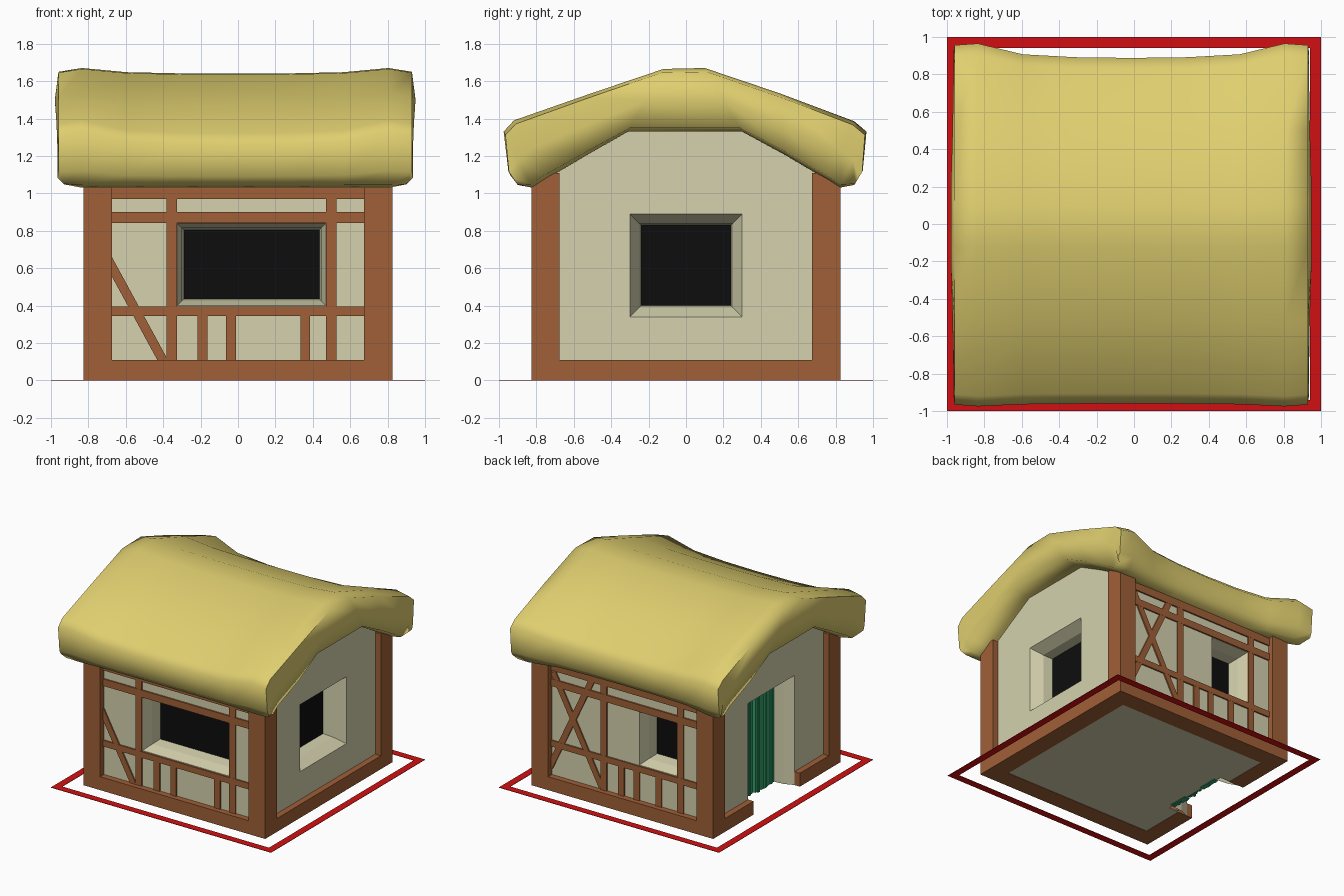
import bpy, bmesh, math, random
from mathutils import Matrix, Vector

if "Cube" in bpy.data.objects:
    bpy.data.objects.remove(bpy.data.objects["Cube"])

random.seed(4)


def material(name, rgb):
    m = bpy.data.materials.new(name)
    m.diffuse_color = (*rgb, 1)
    m.use_nodes = True
    m.node_tree.nodes["Principled BSDF"].inputs["Base Color"].default_value = m.diffuse_color
    return m


PLASTER = material("cream plaster", (0.66, 0.64, 0.42))
TIMBER = material("brown timber", (0.35, 0.115, 0.038))
STRAW = material("straw thatch", (0.74, 0.62, 0.16))
BLACK = material("black opening", (0.004, 0.004, 0.004))
GREEN = material("green door paint", (0.03, 0.36, 0.15))
RED = material("red outline", (0.64, 0.005, 0.006))


def finish(name, bm, *mats):
    me = bpy.data.meshes.new(name)
    bm.to_mesh(me)
    bm.free()
    for m in mats:
        me.materials.append(m)
    ob = bpy.data.objects.new(name, me)
    bpy.context.collection.objects.link(ob)
    return ob


def box(name, lo, hi, mat, side=0):
    """Axis box, turned by quarter turns about z."""
    lo, hi = Vector(lo), Vector(hi)
    bm = bmesh.new()
    bmesh.ops.create_cube(bm, size=1, matrix=Matrix.Translation((lo + hi) / 2) @ Matrix.Diagonal((*(hi - lo), 1)))
    bm.transform(Matrix.Rotation(side * math.pi / 2, 4, 'Z'))
    return finish(name, bm, mat)


W = 0.775   # wall plane
P = 0.825   # outer face of posts


def wall(name, side, u0, u1, z0, z1, insets, gable=False, door=False):
    """Plaster wall with a splayed recess; sides: 0 front, 1 right, 2 back, 3 left."""
    bm = bmesh.new()

    def face(pts, mi=0):
        f = bm.faces.new([bm.verts.new((u, -W + d, z)) for u, d, z in pts])
        f.material_index = mi

    us, zs = [-W, u0, u1, W], [0, z0, z1, 1.08]
    for i in range(3):
        for j in range(3):
            if (i, j) != (1, 1) and zs[j + 1] > zs[j]:
                a, b, c, d = us[i], us[i + 1], zs[j], zs[j + 1]
                face([(a, 0, c), (b, 0, c), (b, 0, d), (a, 0, d)])
    if gable:
        face([(-W, 0, 1.08), (W, 0, 1.08), (0.31, 0, 1.36), (-0.31, 0, 1.36)])
    # splayed reveal, ring by ring
    rings = []
    for inset, d in [(0, 0)] + insets:
        zb = z0 if door else z0 + inset
        rings.append([(u0 + inset, d, zb), (u1 - inset, d, zb),
                      (u1 - inset, d, z1 - inset), (u0 + inset, d, z1 - inset)])
    for r, s in zip(rings, rings[1:]):
        for k in range(1 if door else 0, 4):
            n = (k + 1) % 4
            face([r[k], r[n], s[n], s[k]])
    face(rings[-1], 1)
    bmesh.ops.remove_doubles(bm, verts=bm.verts, dist=0.0001)
    bm.transform(Matrix.Rotation(side * math.pi / 2, 4, 'Z'))
    finish(name, bm, PLASTER, GREEN if door else BLACK)


# Plaster walls
small, large = [(0.025, 0.09), (0.035, 0.18)], [(0.05, 0.09), (0.06, 0.17)]
wall("front_wall", 0, -0.325, 0.47, 0.40, 0.84, small)
wall("right_wall", 1, -0.3, 0.3, 0.34, 0.89, large, gable=True)
wall("back_wall", 2, 0.12, 0.47, 0.40, 0.84, small)
wall("left_wall", 3, -0.3, 0.3, 0, 0.9, [(0.03, 0.08), (0.04, 0.18)], gable=True, door=True)

# Floor, open at the doorway
box("floor", (-0.6, -0.69, 0.003), (0.69, 0.69, 0.012), PLASTER)
for s in (-1, 1):
    y0, y1 = sorted((s * 0.3, s * 0.69))
    box("floor_strip", (-0.69, y0, 0.003), (-0.6, y1, 0.012), PLASTER)

# Door planks with uneven depth
n = 6
for i in range(n):
    a = -0.26 + 0.52 * i / n
    d = random.uniform(0.012, 0.035)
    box("door_plank", (a + 0.004, -W + 0.18 - d, random.uniform(-0.003, 0.012)),
        (a + 0.52 / n - 0.004, -W + 0.2, 0.86), GREEN, 3)
    box("door_batten", (a + 0.03, -W + 0.17 - d, 0.004), (a + 0.05, -W + 0.19, 0.86), GREEN, 3)

# Corner posts and base beams
for side in range(4):
    box("corner_post", (-P, -P, 0), (-0.675, -0.675, 1.11), TIMBER, side)
    spans = [(-0.675, -0.3), (0.3, 0.675)] if side == 3 else [(-0.675, 0.675)]
    for a, b in spans:
        box("base_beam", (a, -P, 0), (b, -0.675 if side != 3 else -0.69, 0.11), TIMBER, side)

T0, T1 = -W - 0.012, -W + 0.004   # timber layer on the plaster


def brace(side, p, q, w=0.05):
    """Slanted timber between two (u, z) points."""
    p, q = Vector(p), Vector(q)
    mid, v = (p + q) / 2, q - p
    bm = bmesh.new()
    bmesh.ops.create_cube(bm, size=1, matrix=Matrix.Translation((mid.x, (T0 + T1) / 2 + 0.001, mid.y))
                          @ Matrix.Rotation(-math.atan2(v.y, v.x), 4, 'Y')
                          @ Matrix.Diagonal((v.length, T1 - T0, w, 1)))
    bm.transform(Matrix.Rotation(side * math.pi / 2, 4, 'Z'))
    finish("diagonal_brace", bm, TIMBER)


# Half timbering on the front and back
posts = {0: (-0.353, 0.498), 2: (-0.2, 0.498)}
studs = {0: (-0.19, -0.038, 0.36), 2: (-0.04, 0.1, 0.3)}
for side in (0, 2):
    for za, zb in ((0.345, 0.395), (0.842, 0.9), (0.97, 1.06)):
        box("wall_rail", (-0.68, T0, za), (0.68, T1, zb), TIMBER, side)
    for u in posts[side]:
        box("wall_post", (u - 0.028, T0 + 0.001, 0.1), (u + 0.028, T1, 1.05), TIMBER, side)
    for u in studs[side]:
        box("short_stud", (u - 0.026, T0 + 0.001, 0.1), (u + 0.026, T1, 0.36), TIMBER, side)
brace(0, (-0.7, 0.655), (-0.39, 0.085))
brace(2, (-0.66, 0.96), (-0.22, 0.13))
brace(2, (-0.31, 0.98), (-0.69, 0.17))

# Thatched roof: a thick profile swept along x, sagging in the middle
TOP = [(-.95, 1.12), (-.975, 1.33), (-.92, 1.39), (-.52, 1.53), (-.12, 1.665),
       (.10, 1.67), (.5, 1.535), (.9, 1.385), (.965, 1.33), (.945, 1.12)]
BOT = [(-.90, 1.045), (-.82, 1.03), (-.75, 1.075), (-.53, 1.205), (-.31, 1.33),
       (.3, 1.33), (.53, 1.205), (.75, 1.075), (.82, 1.03), (.90, 1.045)]
N = len(TOP)
bm = bmesh.new()


def section(x, sag, pinch):
    ring = []
    for i in list(range(N)) + list(range(2 * N - 1, N - 1, -1)):
        k = i % N
        (y, z), (oy, oz) = (TOP[k], BOT[k]) if i < N else (BOT[k], TOP[k])
        y, z = y + (oy - y) * pinch, z + (oz - z) * pinch
        if i < N:
            z -= sag * (0.07 if abs(y) > 0.85 and z > 1.2 else 0.03)
        if abs(y) > 0.78:
            y *= 1 - sag * (0.08 if y > 0 else 0.015)
        xx = x - math.copysign(0.03, x) if z < 1.1 and pinch else x
        ring.append(bm.verts.new((xx - 0.015, y, z)))
    return ring


stations = [(-.945, 0, .06), (-.82, 0, 0), (-.58, .75, 0), (-.3, .95, 0), (0, 1, 0),
            (.3, .95, 0), (.58, .75, 0), (.82, 0, 0), (.945, 0, .06)]
rings = [section(*s) for s in stations]
for r, s in zip(rings, rings[1:]):
    for i in range(2 * N):
        j = (i + 1) % (2 * N)
        bm.faces.new((r[i], s[i], s[j], r[j]))
# Bulging gable ends
for r, sx in ((rings[0], -1), (rings[-1], 1)):
    top, bot = r[:N], r[N:][::-1]
    mid = []
    for a, b in zip(top, bot):
        c = (a.co + b.co) / 2
        c.x = sx * (0.95 + 0.02 * max(0, 1 - abs(c.y) / 0.7)) - 0.015
        mid.append(bm.verts.new(c))
    for k in range(N - 1):
        bm.faces.new((top[k], top[k + 1], mid[k + 1], mid[k]))
        bm.faces.new((mid[k], mid[k + 1], bot[k + 1], bot[k]))
    bm.faces.new((top[0], mid[0], bot[0]))
    bm.faces.new((top[-1], mid[-1], bot[-1]))
bmesh.ops.recalc_face_normals(bm, faces=bm.faces)
roof = finish("thatched_roof", bm, STRAW)
bpy.context.view_layer.objects.active = roof
roof.select_set(True)
bpy.ops.object.shade_smooth_by_angle(angle=math.radians(75))

# Flat outline on the ground
for side in range(4):
    box("ground_outline", (-1, -1, 0), (0.94, -0.94, 0.003), RED, side)
